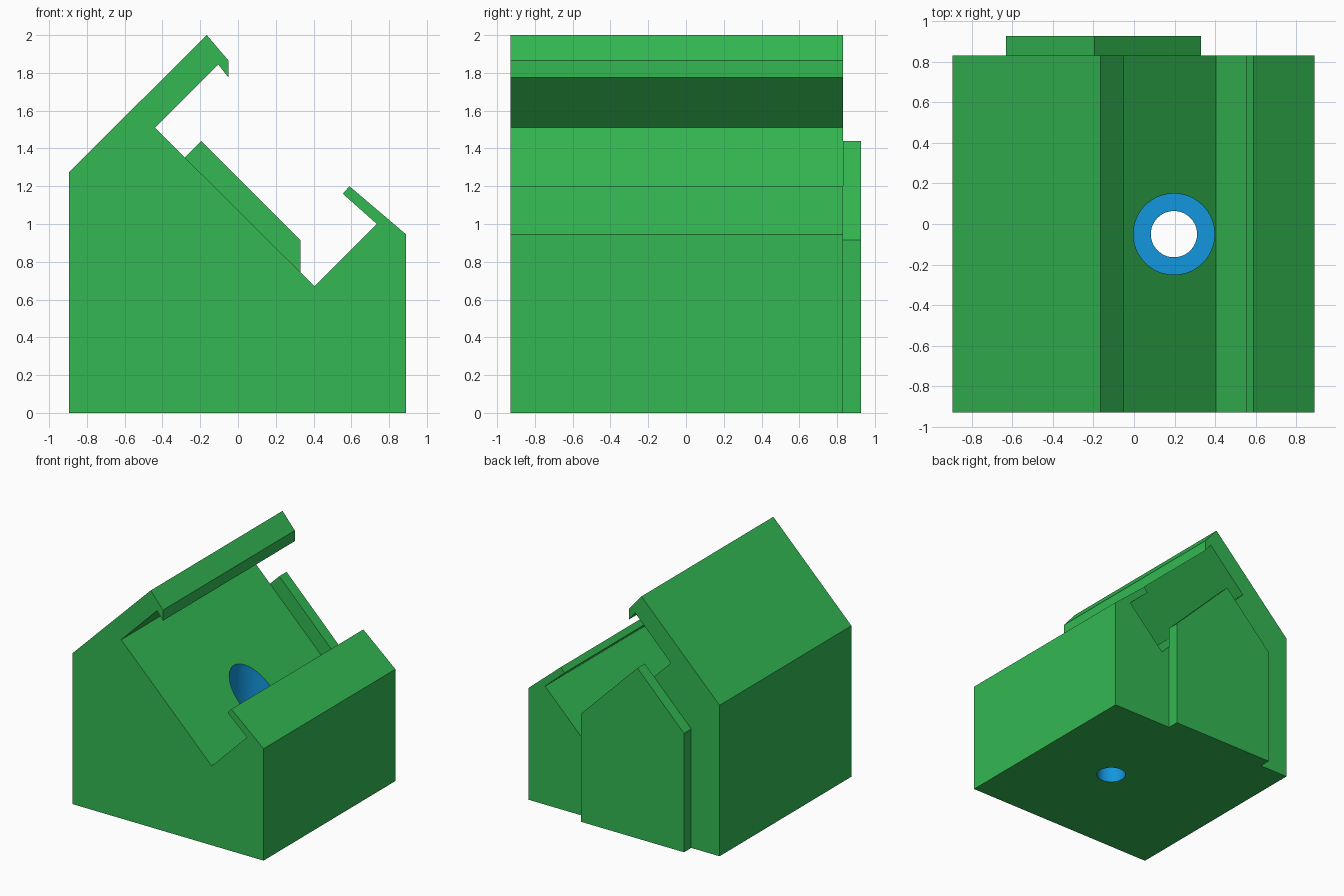
import bpy, bmesh, math

if "Cube" in bpy.data.objects:
    bpy.data.objects.remove(bpy.data.objects["Cube"])


def material(name, rgb):
    m = bpy.data.materials.new(name)
    m.diffuse_color = (*rgb, 1)
    m.use_nodes = True
    m.node_tree.nodes["Principled BSDF"].inputs["Base Color"].default_value = m.diffuse_color
    return m


GREEN = material("green", (0.033, 0.477, 0.084))
BLUE = material("blue", (0.006, 0.305, 0.716))


def finish(name, bm, mats):
    bmesh.ops.recalc_face_normals(bm, faces=bm.faces)
    me = bpy.data.meshes.new(name)
    bm.to_mesh(me)
    bm.free()
    for m in mats:
        me.materials.append(m)
    ob = bpy.data.objects.new(name, me)
    bpy.context.collection.objects.link(ob)
    return ob


def extrude_profile(name, points, y0, y1, mat):
    """Extrude an (x, z) outline along y."""
    bm = bmesh.new()
    face = bm.faces.new([bm.verts.new((x, y0, z)) for x, z in points])
    geo = bmesh.ops.extrude_face_region(bm, geom=[face])["geom"]
    bmesh.ops.translate(bm, vec=(0, y1 - y0, 0),
                        verts=[v for v in geo if isinstance(v, bmesh.types.BMVert)])
    return finish(name, bm, [mat])


def lathe(name, profile, centre, mat, n=64):
    """Closed solid of revolution from (radius, z) rings."""
    bm = bmesh.new()
    rings = [[bm.verts.new((centre[0] + r * math.cos(2 * math.pi * i / n),
                            centre[1] + r * math.sin(2 * math.pi * i / n), z))
              for i in range(n)] for r, z in profile]
    for a, b in zip(rings, rings[1:]):
        for i in range(n):
            j = (i + 1) % n
            bm.faces.new((a[i], a[j], b[j], b[i]))
    bm.faces.new(rings[0])
    bm.faces.new(rings[-1])
    return finish(name, bm, [mat])


# Body: block with a tilted channel, an upper hooked arm and a lower lip
body = extrude_profile("holder_body", [
    (-0.895, 0), (0.89, 0), (0.89, 0.945), (0.59, 1.2), (0.555, 1.16),
    (0.735, 1.0), (0.405, 0.67), (-0.44, 1.51), (-0.105, 1.845),
    (-0.05, 1.775), (-0.05, 1.865), (-0.165, 2.0), (-0.895, 1.275)],
    -0.93, 0.83, GREEN)

# Counterbored screw hole, lined in blue
cutter = lathe("screw_hole_cutter",
               [(0.114, -0.1), (0.114, 0.3), (0.2, 0.3), (0.2, 1.3)],
               (0.197, -0.05), BLUE)
cutter.hide_render = True
mod = body.modifiers.new("screw_hole", "BOOLEAN")
mod.operation = "DIFFERENCE"
mod.solver = "EXACT"
mod.material_mode = "TRANSFER"
mod.object = cutter
bpy.context.view_layer.objects.active = body
body.select_set(True)
bpy.ops.object.modifier_apply(modifier=mod.name)
bpy.data.objects.remove(cutter)
bpy.ops.object.shade_smooth_by_angle(angle=math.radians(25))

# Stop plate on the back
extrude_profile("back_stop", [
    (-0.63, 0), (0.33, 0), (0.33, 0.915), (-0.195, 1.44), (-0.63, 1.005)],
    0.83, 0.927, GREEN)
